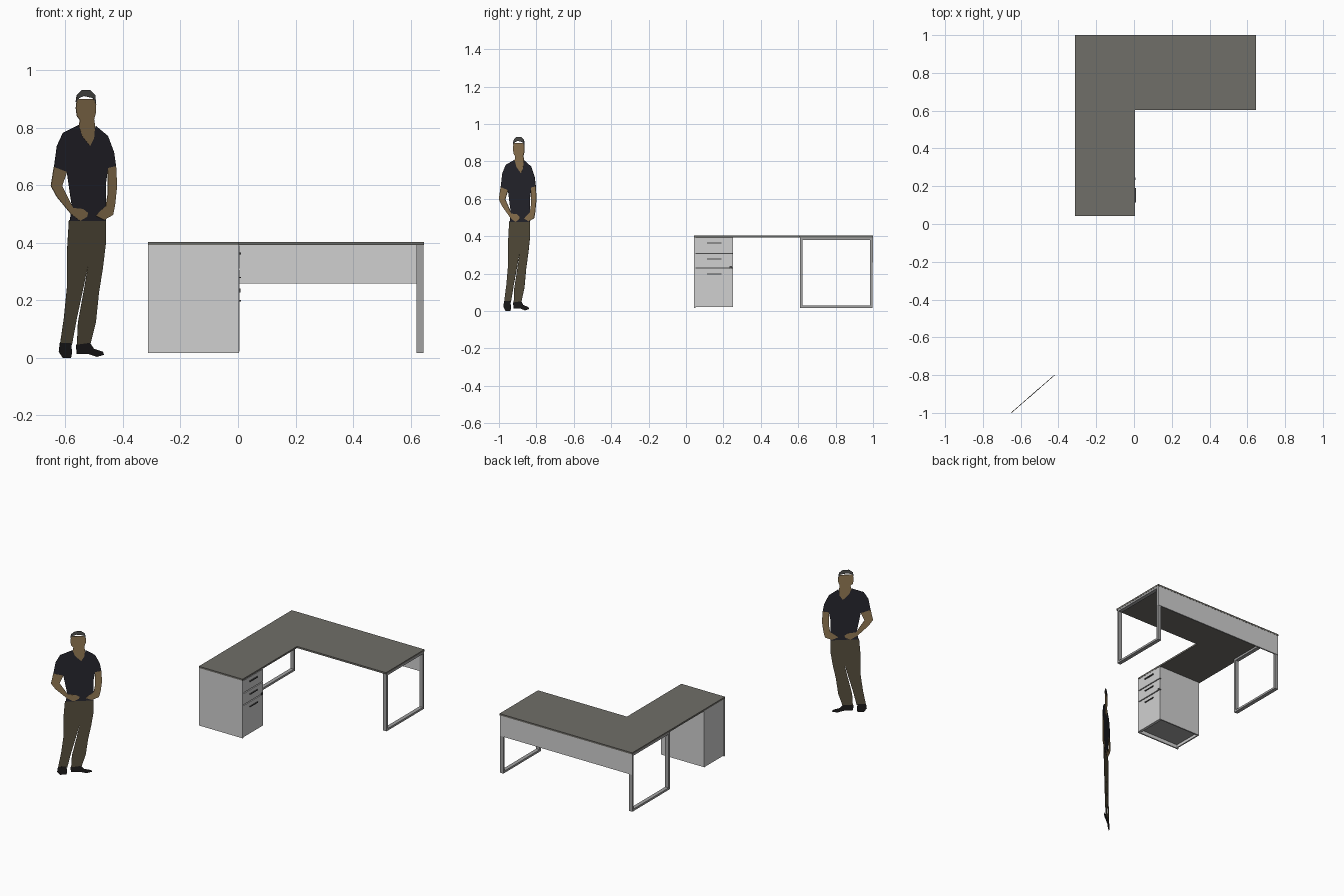
import bpy, bmesh
from mathutils import Vector

if "Cube" in bpy.data.objects:
    bpy.data.objects.remove(bpy.data.objects["Cube"])


def material(name, r, g, b):
    """Flat colour given as sRGB 0-255, stored as linear."""
    lin = [((c / 255 + 0.055) / 1.055) ** 2.4 for c in (r, g, b)]
    m = bpy.data.materials.new(name)
    m.diffuse_color = (*lin, 1)
    m.use_nodes = True
    m.node_tree.nodes["Principled BSDF"].inputs["Base Color"].default_value = m.diffuse_color
    return m


LAMINATE = material("dark_laminate", 112, 110, 104)
PANEL = material("light_grey_panel", 208, 208, 208)
METAL = material("grey_metal", 162, 162, 162)
HANDLE = material("dark_handle", 75, 75, 75)
SKIN = material("skin", 150, 124, 86)
HAIR = material("grey_hair", 84, 84, 82)
SHIRT = material("navy_shirt", 40, 39, 47)
TROUSERS = material("olive_trousers", 90, 82, 63)
SHOES = material("black_shoes", 30, 28, 29)


def finish(name, bm, mat):
    bmesh.ops.recalc_face_normals(bm, faces=bm.faces)
    me = bpy.data.meshes.new(name)
    bm.to_mesh(me)
    bm.free()
    me.materials.append(mat)
    ob = bpy.data.objects.new(name, me)
    bpy.context.collection.objects.link(ob)
    return ob


def add_box(bm, lo, hi):
    lo, hi = Vector(lo), Vector(hi)
    vs = bmesh.ops.create_cube(bm, size=1)["verts"]
    for v in vs:
        v.co = (lo + hi) / 2 + v.co * (hi - lo)


def boxes(name, mat, *extents):
    bm = bmesh.new()
    for lo, hi in extents:
        add_box(bm, lo, hi)
    return finish(name, bm, mat)


# L-shaped desktop
X0, X1, Y0, Y1 = -0.312, 0.646, 0.042, 1.0
ZB, ZU, ZT = 0.017, 0.392, 0.403
bm = bmesh.new()
outline = [(X0, Y0), (0.004, Y0), (0.004, 0.603), (X1, 0.603), (X1, Y1), (X0, Y1)]
face = bm.faces.new([bm.verts.new((x, y, ZU)) for x, y in outline])
ext = bmesh.ops.extrude_face_region(bm, geom=[face])["geom"]
for v in ext:
    if isinstance(v, bmesh.types.BMVert):
        v.co.z = ZT
finish("desktop", bm, LAMINATE)

# Two rectangular loop legs
W, LY0, LY1 = 0.013, 0.61, 0.997
for name, a in (("left_leg_frame", X0 + 0.001), ("right_leg_frame", X1 - 0.026)):
    b = a + 0.025
    boxes(name, METAL,
          ((a, LY0, ZB), (b, LY0 + W, ZU)),
          ((a, LY1 - W, ZB), (b, LY1, ZU)),
          ((a, LY0 + W, ZB), (b, LY1 - W, ZB + W)),
          ((a, LY0 + W, ZU - W), (b, LY1 - W, ZU)))

# Modesty panel along the back
boxes("modesty_panel", PANEL, ((X0 + 0.002, 0.99, 0.258), (X1 - 0.002, 0.999, ZU)))

# Drawer pedestal: open-bottomed carcass with a recessed floor
PY0, PY1, PX = 0.051, 0.252, -0.004
boxes("pedestal_end_panel", PANEL, ((X0, Y0, ZB), (0.004, PY0, ZU)))
boxes("pedestal_carcass", PANEL,
      ((X0 + 0.004, PY1 - 0.009, 0.022), (PX, PY1, ZU)),
      ((X0 + 0.004, PY0, 0.022), (X0 + 0.013, PY1 - 0.009, ZU)),
      ((PX - 0.009, PY0, 0.022), (PX, PY1 - 0.009, 0.05)))
boxes("pedestal_floor", METAL, ((X0 + 0.013, PY0, 0.04), (PX - 0.009, PY1 - 0.009, 0.046)))
boxes("drawer_gap_backing", HANDLE, ((PX - 0.003, PY0, 0.05), (PX + 0.001, PY1 - 0.001, ZU)))

# Drawer fronts and bar handles
for i, (z0, z1, hz, ht) in enumerate([(0.311, 0.390, 0.363, 0.007),
                                      (0.233, 0.305, 0.279, 0.005),
                                      (0.022, 0.227, 0.198, 0.005)]):
    boxes(f"drawer_front_{i + 1}", PANEL, ((PX, PY0, z0), (0.005, PY1, z1)))
    boxes(f"drawer_handle_{i + 1}", HANDLE,
          ((0.005, 0.113, hz - ht / 2), (0.011, 0.191, hz + ht / 2)))
boxes("drawer_lock", HANDLE, ((0.004, 0.232, 0.227), (0.009, 0.246, 0.241)))

# Standing figure: thin flat cut-out turned toward the front right
def cutout(name, mat, thick, pts):
    bm = bmesh.new()
    s = 1 / 288
    bm.faces.new([bm.verts.new((-0.5355 + u * s, -0.9 + 0.87 * u * s, v * s)) for u, v in pts])
    ob = finish(name, bm, mat)
    mod = ob.modifiers.new("thickness", "SOLIDIFY")
    mod.thickness, mod.offset = thick, 0


cutout("left_trouser_leg", TROUSERS, 0.001,
       [(-15, 138), (4, 138), (4, 92), (-1, 68), (-7, 40), (-12, 13), (-24, 13),
        (-20, 40), (-17, 70), (-17, 105)])
cutout("right_trouser_leg", TROUSERS, 0.001,
       [(4, 138), (22, 138), (22, 115), (19, 90), (15, 65), (12, 36), (6, 12), (-7, 12),
        (-6, 35), (0, 68), (4, 92)])
cutout("left_shoe", SHOES, 0.002,
       [(-24, 15), (-13, 15), (-12, 5), (-13, 0), (-21, 0), (-25, 6)])
cutout("right_shoe", SHOES, 0.002,
       [(-8, 13), (6, 15), (10, 9), (19, 6), (20, 3), (13, 1), (4, 4), (-7, 4)])
cutout("polo_shirt", SHIRT, 0.002,
       [(-5, 233), (-21, 225), (-27, 212), (-30, 190), (-17, 186), (-14, 165), (-12, 152),
        (-14, 137), (22, 137), (22, 175), (24, 190), (32, 192), (30, 206), (24, 222),
        (12, 232), (6, 212)])
cutout("face_and_neck", SKIN, 0.003,
       [(-7, 259), (9, 259), (12, 255), (12, 246), (10, 239), (11, 232), (10, 220), (6, 212),
        (-2, 222), (-5, 232), (-4, 238), (-7, 242), (-8, 250)])
cutout("left_arm", SKIN, 0.003,
       [(-30, 191), (-33, 172), (-27, 161), (-13, 144), (-4, 137), (3, 141), (4, 145),
        (-1, 149), (-11, 150), (-18, 164), (-22, 172), (-17, 186)])
cutout("right_arm", SKIN, 0.003,
       [(24, 190), (32, 192), (33, 172), (31, 153), (29, 143), (20, 138), (12, 142),
        (15, 146), (22, 152), (24, 165)])
cutout("hair", HAIR, 0.004,
       [(-8, 256), (-7, 263), (-2, 268), (6, 268), (11, 263), (12, 253), (9, 260), (0, 262),
        (-5, 260)])
